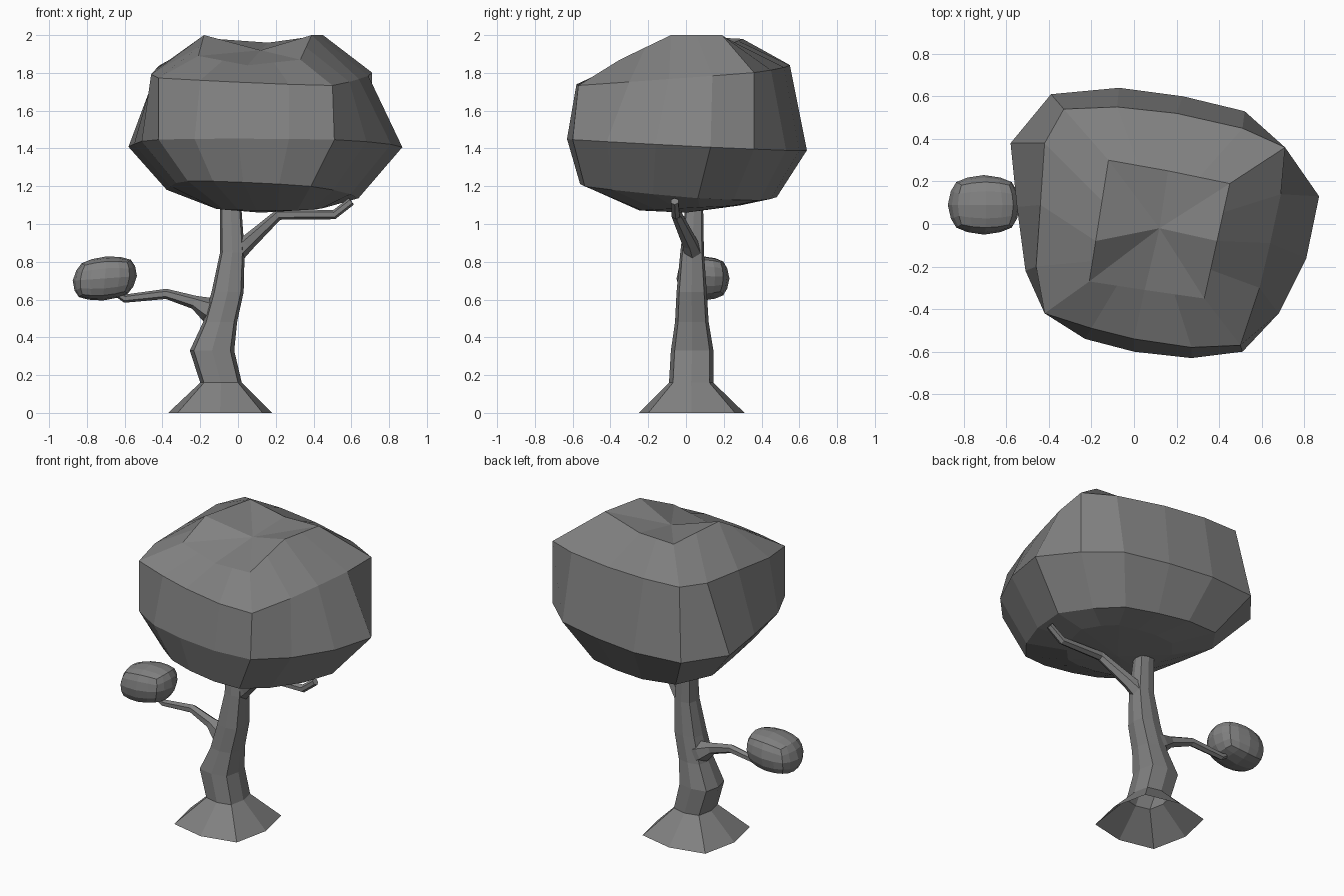
import bpy, bmesh, math
from mathutils import Vector

if "Cube" in bpy.data.objects:
    bpy.data.objects.remove(bpy.data.objects["Cube"])

grey = bpy.data.materials.new("dark_grey")
grey.diffuse_color = (0.22, 0.22, 0.22, 1)
grey.use_nodes = True
grey.node_tree.nodes["Principled BSDF"].inputs["Base Color"].default_value = grey.diffuse_color


def make_object(name, bm):
    bmesh.ops.recalc_face_normals(bm, faces=bm.faces)
    mesh = bpy.data.meshes.new(name)
    bm.to_mesh(mesh)
    bm.free()
    mesh.materials.append(grey)
    ob = bpy.data.objects.new(name, mesh)
    bpy.context.collection.objects.link(ob)
    return ob


def loft(name, rings, start=None, end=None):
    """Skin rings of points; start / end are optional cap centre points."""
    bm = bmesh.new()
    loops = [[bm.verts.new(p) for p in ring] for ring in rings]
    n = len(loops[0])
    for a, b in zip(loops, loops[1:]):
        for i in range(n):
            j = (i + 1) % n
            bm.faces.new((a[i], a[j], b[j], b[i]))
    for loop, tip in ((loops[0], start), (loops[-1], end)):
        if tip:
            c = bm.verts.new(tip)
            for i in range(n):
                bm.faces.new((loop[i], loop[(i + 1) % n], c))
    return make_object(name, bm)


def branch(name, path, sides=6):
    """Tapered tube; path entries are (x, y, z, radius)."""
    pts = [Vector(p[:3]) for p in path]
    rings = []
    for i, p in enumerate(pts):
        d = (pts[min(i + 1, len(pts) - 1)] - pts[max(i - 1, 0)]).normalized()
        u = Vector((0, 1, 0)).cross(d).normalized()
        v = d.cross(u)
        r = path[i][3]
        angles = [2 * math.pi * k / sides for k in range(sides)]
        rings.append([p + r * (math.cos(a) * u + math.sin(a) * v) for a in angles])
    return loft(name, rings, pts[0], pts[-1])


# Trunk: squarish octagons (z, x min, x max, y min, y max), flared open foot
sections = [(0, -0.37, 0.18, -0.25, 0.31), (0.16, -0.20, 0.02, -0.09, 0.145),
            (0.33, -0.255, -0.02, -0.08, 0.145), (0.48, -0.185, -0.005, -0.058, 0.12),
            (0.64, -0.14, 0.03, -0.05, 0.11), (0.85, -0.095, 0.035, -0.03, 0.095),
            (1.13, -0.095, 0.015, 0.0, 0.09)]
rings = []
for z, x0, x1, y0, y1 in sections:
    ring = []
    for k in range(8):
        f = 1.16 if k % 2 else 1.0
        ring.append(((x0 + x1) / 2 + f * (x1 - x0) / 2 * math.cos(k * math.pi / 4),
                     (y0 + y1) / 2 + f * (y1 - y0) / 2 * math.sin(k * math.pi / 4), z))
    rings.append(ring)
loft("trunk", rings, end=(-0.04, 0.045, 1.13))

# Side branches
branch("left_branch", [(-0.07, 0.04, 0.50, 0.08), (-0.16, 0.05, 0.55, 0.065),
                       (-0.23, 0.055, 0.585, 0.036), (-0.38, 0.075, 0.63, 0.027),
                       (-0.60, 0.09, 0.605, 0.022), (-0.68, 0.09, 0.66, 0.018)])
branch("right_branch", [(-0.02, 0.04, 0.84, 0.055), (0.05, 0.02, 0.90, 0.042),
                        (0.215, -0.05, 1.05, 0.029), (0.51, -0.055, 1.05, 0.025),
                        (0.60, -0.06, 1.12, 0.022)])

# Large crown: widest outline and shoulder outline, seen from above
outline = [(-0.58, 0.38), (-0.39, 0.61), (-0.07, 0.64), (0.23, 0.60),
           (0.52, 0.53), (0.71, 0.36), (0.87, 0.13), (0.81, -0.16),
           (0.68, -0.42), (0.51, -0.60), (0.27, -0.63), (0.0, -0.60),
           (-0.23, -0.54), (-0.42, -0.42), (-0.51, -0.22), (-0.55, 0.08)]
shoulder = [(-0.42, 0.38), (-0.33, 0.54), (-0.08, 0.55), (0.20, 0.52),
            (0.51, 0.45), (0.71, 0.36), (0.69, 0.14), (0.64, -0.09),
            (0.59, -0.30), (0.50, -0.57), (0.27, -0.58), (0.0, -0.54),
            (-0.20, -0.49), (-0.42, -0.42), (-0.46, -0.20), (-0.44, 0.09)]
# Uneven top rim: back left, back, back right, right, front right, front, front left, left
rim = [(-0.12, 0.30, 1.98), (0.16, 0.25, 1.96), (0.45, 0.19, 2.0),
       (0.39, -0.08, 2.0), (0.33, -0.35, 1.87), (0.05, -0.31, 1.84),
       (-0.21, -0.27, 1.89), (-0.18, -0.08, 2.0)]


def level(cx, cy, sx, sy, z, tx, ty, shape=outline):
    """Scaled, tilted copy of an outline."""
    ring = []
    for x, y in shape:
        dx, dy = (x - 0.145) * sx, (y - 0.005) * sy
        ring.append((cx + dx, cy + dy, z + tx * dx + ty * dy))
    return ring


top = []
for i, p in enumerate(rim):
    top += [(Vector(rim[i - 1]) + Vector(p)) / 2, Vector(p)]
loft("large_crown",
     [level(0.16, 0.02, 0.42, 0.42, 1.085, 0, 0.05),
      level(0.13, -0.04, 0.70, 0.82, 1.175, -0.06, -0.08),
      level(0.145, 0.005, 1, 1, 1.42, -0.01, -0.05),
      level(0.145, 0.005, 1, 1, 1.79, -0.03, 0.08, shoulder),
      top], (0.12, 0.0, 1.06), (0.12, -0.02, 1.92))

# Small leaf clump: rounded cube with four faces per side
bm = bmesh.new()
bmesh.ops.create_cube(bm, size=2)
bmesh.ops.subdivide_edges(bm, edges=bm.edges[:], cuts=3, use_grid_fill=True)
for v in bm.verts:
    p = v.co.normalized() * 0.8 + v.co * 0.2
    v.co = Vector((-0.705 + 0.17 * p.x + 0.01 * p.z, 0.09 + 0.14 * p.y,
                   0.712 + 0.117 * p.z + 0.012 * p.x))
make_object("small_leaf_clump", bm)
